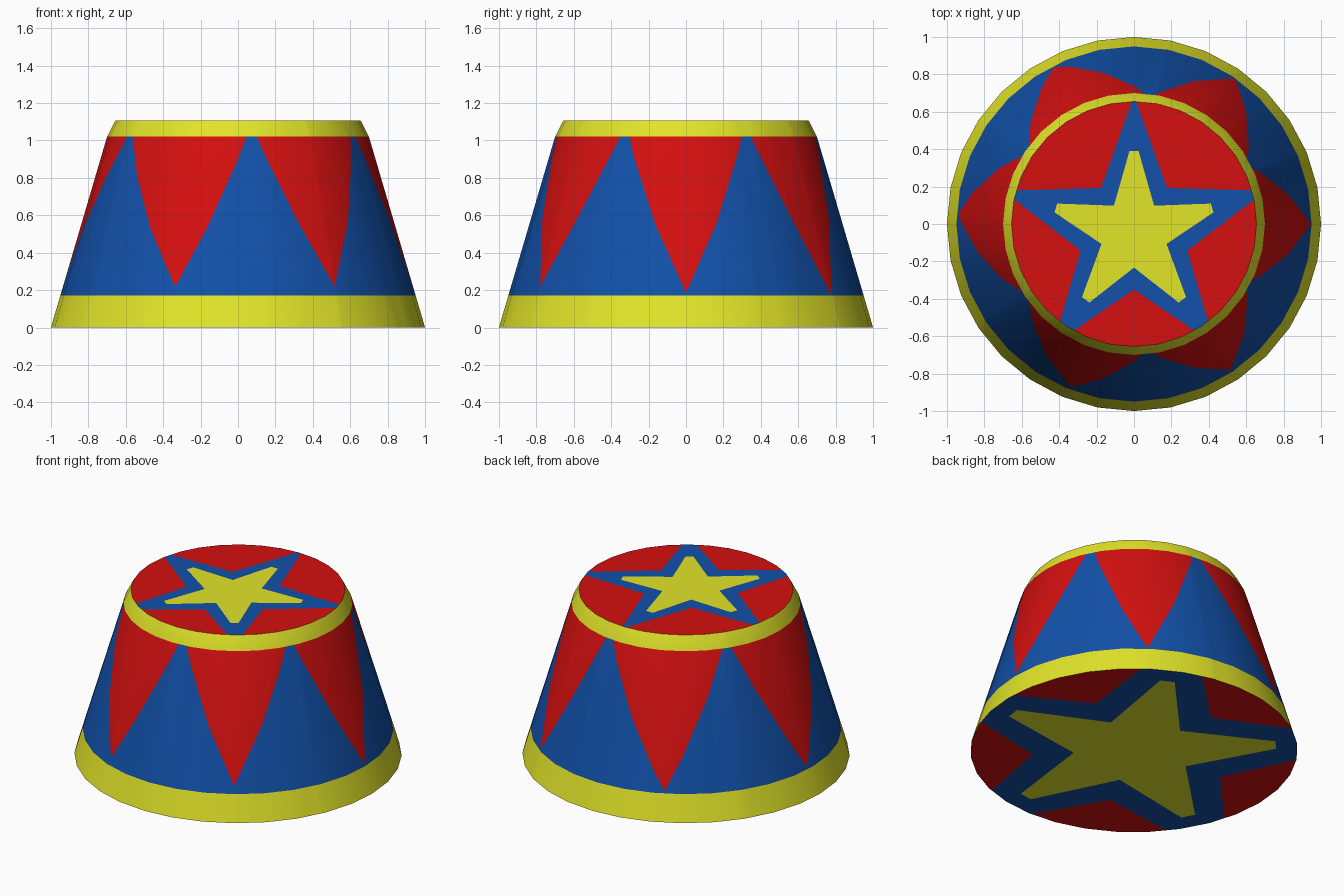
import bpy, bmesh, math
from mathutils import Vector

if "Cube" in bpy.data.objects:
    bpy.data.objects.remove(bpy.data.objects["Cube"])

SIDES = 32
Z_BASE, Z_RIM, Z_TOP = 0.172, 1.02, 1.108
R_BASE, R_RIM, R_TOP = 1.0, 0.70, 0.655


def material(name, rgb):
    m = bpy.data.materials.new(name)
    m.diffuse_color = (*rgb, 1.0)
    m.use_nodes = True
    m.node_tree.nodes["Principled BSDF"].inputs["Base Color"].default_value = m.diffuse_color
    return m


MATS = [material("red", (0.66, 0.005, 0.005)),
        material("blue", (0.006, 0.082, 0.40)),
        material("yellow", (0.76, 0.78, 0.022))]
RED, BLUE, YELLOW = 0, 1, 2


def finish(bm, name, smooth=False):
    me = bpy.data.meshes.new(name)
    bm.to_mesh(me)
    bm.free()
    for m in MATS:
        me.materials.append(m)
    ob = bpy.data.objects.new(name, me)
    bpy.context.collection.objects.link(ob)
    if smooth:
        bpy.context.view_layer.objects.active = ob
        ob.select_set(True)
        bpy.ops.object.shade_smooth_by_angle(angle=math.radians(35))
        ob.select_set(False)
    return ob


# Zigzag between blue and red: low points (angle, height) and high points (angle)
LOW = [(0, 0.185), (55, 0.18), (117, 0.185), (176.5, 0.19), (249, 0.22), (303.5, 0.22)]
HIGH = [27.5, 83, 146, 214, 276, 332]
zig = []
for (a, z), h in zip(LOW, HIGH):
    zig += [(a, z), (h - 2.3, Z_RIM), (h + 2.3, Z_RIM)]
zig.append((360, LOW[0][1]))


def zig_height(a):
    for (a0, z0), (a1, z1) in zip(zig, zig[1:]):
        if a0 <= a <= a1:
            return z0 + (z1 - z0) * (a - a0) / (a1 - a0)


def wall_point(a, z):
    if z <= Z_RIM:
        r = R_BASE + (R_RIM - R_BASE) * z / Z_RIM
    else:
        r = R_RIM + (R_TOP - R_RIM) * (z - Z_RIM) / (Z_TOP - Z_RIM)
    step = 360 / SIDES
    off = math.radians(a % step - step / 2)
    r *= math.cos(math.pi / SIDES) / math.cos(off)      # stay on the flat side
    t = math.radians(a)
    return Vector((r * math.cos(t), r * math.sin(t), z))


# Tapered wall with yellow bands and the zigzag
angles = sorted({i * 360 / SIDES for i in range(SIDES + 1)} | {float(a) for a, _ in zig})
bm = bmesh.new()
for a0, a1 in zip(angles, angles[1:]):
    cols = [[0, Z_BASE, zig_height(a), Z_RIM, Z_TOP] for a in (a0, a1)]
    for k, mat in enumerate((YELLOW, BLUE, RED, YELLOW)):
        pts = [wall_point(a0, cols[0][k]), wall_point(a1, cols[1][k]),
               wall_point(a1, cols[1][k + 1]), wall_point(a0, cols[0][k + 1])]
        corners = [p for i, p in enumerate(pts) if (p - pts[i - 1]).length > 1e-5]
        if len(corners) > 2:
            bm.faces.new([bm.verts.new(p) for p in corners]).material_index = mat
bmesh.ops.remove_doubles(bm, verts=bm.verts, dist=1e-5)
finish(bm, "pedestal_wall", smooth=True)


def star(cy, outer, inner, turn, blunt):
    """Five-pointed star outline with slightly blunt tips."""
    pts = []
    for i in range(5):
        for r, d in ((outer, -blunt), (outer, blunt), (inner, 36)):
            t = math.radians(turn + 72 * i + d)
            pts.append(Vector((r * math.cos(t), cy + r * math.sin(t), 0)))
    return pts


def inside(p, poly):
    hit = False
    for a, b in zip(poly, poly[1:] + poly[:1]):
        if (a.y > p.y) != (b.y > p.y):
            if p.x < a.x + (p.y - a.y) * (b.x - a.x) / (b.y - a.y):
                hit = not hit
    return hit


def star_panel(name, radius, z, big, small, up):
    """Round cap cut along the outlines of two nested stars."""
    bm = bmesh.new()
    bmesh.ops.create_circle(bm, cap_ends=True, segments=SIDES, radius=radius)
    for poly in (big, small):
        for a, b in zip(poly, poly[1:] + poly[:1]):
            d = b - a
            bmesh.ops.bisect_plane(bm, geom=bm.verts[:] + bm.edges[:] + bm.faces[:],
                                   dist=1e-6, plane_co=a, plane_no=(-d.y, d.x, 0))
    for f in bm.faces:
        c = f.calc_center_median()
        f.material_index = YELLOW if inside(c, small) else BLUE if inside(c, big) else RED
        f.normal_update()
        if (f.normal.z > 0) != up:
            f.normal_flip()
    bmesh.ops.translate(bm, verts=bm.verts, vec=(0, 0, z))
    finish(bm, name)


# Top and underside, each with a yellow star on a blue star
star_panel("top_panel", R_TOP, Z_TOP,
           star(-0.05, 0.71, 0.30, 90, 0.8), star(-0.05, 0.44, 0.183, 90, 3.2), True)
star_panel("underside_panel", R_BASE, 0.0,
           star(0, 1.45, 0.62, 63.6, 0.8), star(0, 0.87, 0.37, 63.6, 3.0), False)
